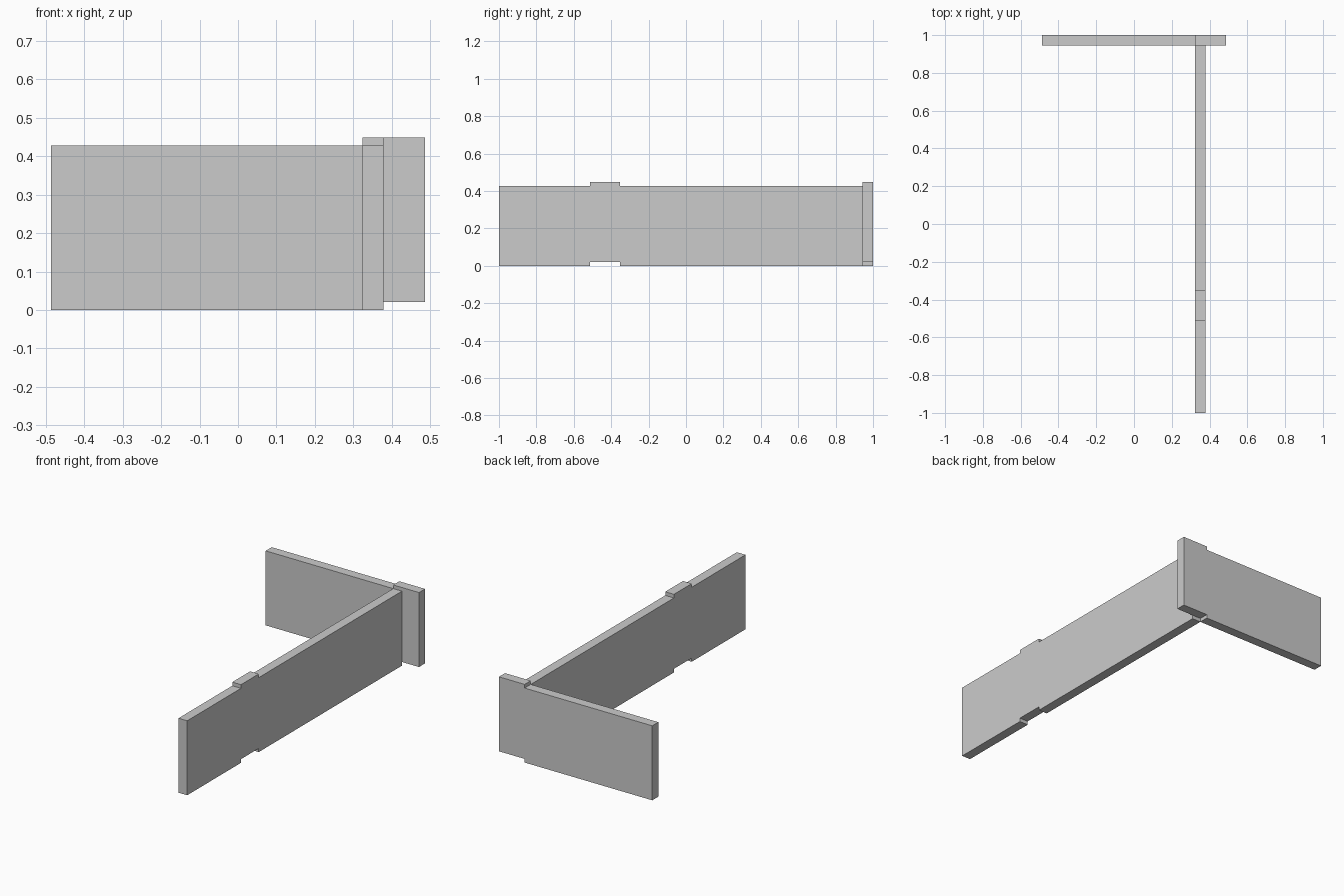
import bpy
import bmesh

if "Cube" in bpy.data.objects:
    bpy.data.objects.remove(bpy.data.objects["Cube"])

H, STEP, T = 0.427, 0.021, 0.055      # board height, shift of the offset section, thickness

grey = bpy.data.materials.new("plain grey")
grey.diffuse_color = (0.6, 0.6, 0.6, 1)
grey.use_nodes = True
grey.node_tree.nodes["Principled BSDF"].inputs["Base Color"].default_value = grey.diffuse_color


def board(name, bottom, place, depth):
    """Extrude a stepped outline: bottom edge forward, same edge raised by H back."""
    outline = bottom + [(u, z + H) for u, z in reversed(bottom)]
    bm = bmesh.new()
    face = bm.faces.new([bm.verts.new(place(u, z)) for u, z in outline])
    ext = bmesh.ops.extrude_face_region(bm, geom=[face])
    moved = [g for g in ext["geom"] if isinstance(g, bmesh.types.BMVert)]
    bmesh.ops.translate(bm, verts=moved, vec=depth)
    bmesh.ops.recalc_face_normals(bm, faces=bm.faces)
    mesh = bpy.data.meshes.new(name)
    bm.to_mesh(mesh)
    bm.free()
    mesh.materials.append(grey)
    obj = bpy.data.objects.new(name, mesh)
    bpy.context.collection.objects.link(obj)
    return obj


# Back board, with its right end set higher
board("back_board",
      [(-0.486, 0), (0.323, 0), (0.323, STEP), (0.486, STEP)],
      lambda u, z: (u, 1 - T, z), (0, T, 0))

# Long board running forward, with a short raised section
board("long_board",
      [(-1, 0), (-0.513, 0), (-0.513, STEP), (-0.352, STEP), (-0.352, 0), (1 - T, 0)],
      lambda u, z: (0.323, u, z), (T, 0, 0))
